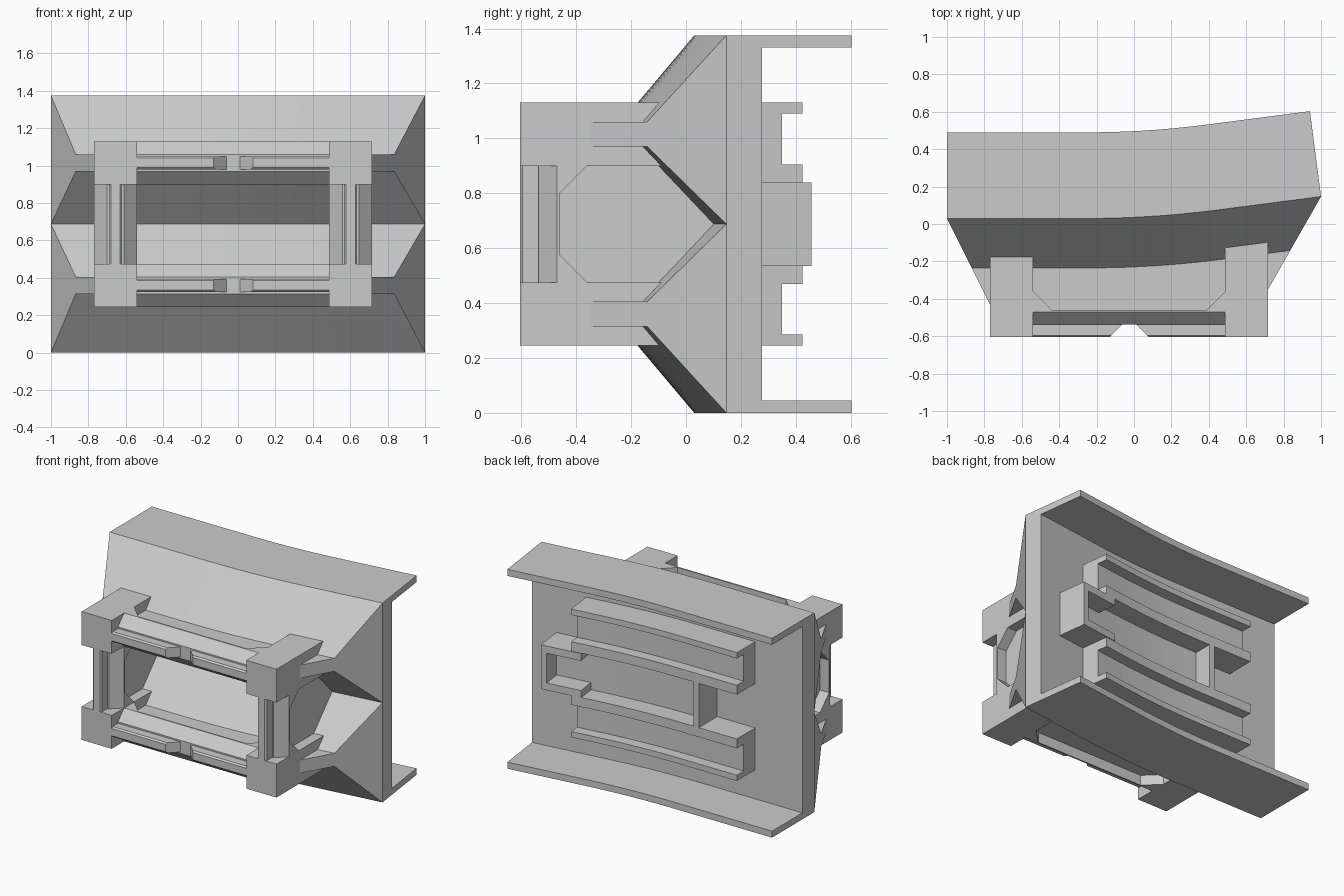
import bpy, bmesh, math

cube = bpy.data.objects.get("Cube")
if cube:
    bpy.data.objects.remove(cube, do_unlink=True)

grey = bpy.data.materials.new("plain grey")
grey.use_nodes = True
COLOUR = (0.6, 0.6, 0.6, 1)
grey.diffuse_color = COLOUR
grey.node_tree.nodes["Principled BSDF"].inputs["Base Color"].default_value = COLOUR

MID_Z = 0.6875   # height of the valley, the mirror plane


def loft(name, rings, smooth=False):
    """Join equal closed rings of points into a capped solid."""
    bm = bmesh.new()
    rows = [[bm.verts.new(p) for p in ring] for ring in rings]
    n = len(rows[0])
    for a, b in zip(rows, rows[1:]):
        for i in range(n):
            j = (i + 1) % n
            bm.faces.new((a[i], a[j], b[j], b[i]))
    bm.faces.new(rows[0])
    bm.faces.new(rows[-1])
    bmesh.ops.recalc_face_normals(bm, faces=bm.faces)
    mesh = bpy.data.meshes.new(name)
    bm.to_mesh(mesh)
    bm.free()
    mesh.materials.append(grey)
    obj = bpy.data.objects.new(name, mesh)
    bpy.context.collection.objects.link(obj)
    if smooth:
        bpy.ops.object.select_all(action='DESELECT')
        obj.select_set(True)
        bpy.context.view_layer.objects.active = obj
        bpy.ops.object.shade_smooth_by_angle(angle=math.radians(20))
    return obj


def box(name, x, y, z):
    ring = [(x[0], y[0]), (x[1], y[0]), (x[1], y[1]), (x[0], y[1])]
    return loft(name, [[(px, py, h) for px, py in ring] for h in z])


def bend(x, d, z):
    """Place a point at depth d behind the front line, which bends backward."""
    if x < -0.25:
        y, s = 0, 0
    elif x < 0.45:
        s = 0.13 * (x + 0.25) / 0.7
        y = s * (x + 0.25) / 2
    else:
        s = 0.13
        y = 0.0455 + s * (x - 0.45)
    k = math.hypot(1, s)
    return (x - d * s / k, 0.03 + y + d / k, z)


def bent_bar(name, profile, x0, x1, taper=(0, 0), steps=24):
    """Sweep a (depth, height) profile along the bend, with slanted ends."""
    rings = []
    for i in range(steps + 1):
        t = i / steps
        ring = []
        for d, z in profile:
            a, b = x0 - taper[0] * d, x1 + taper[1] * d
            ring.append(bend(a + (b - a) * t, d, z))
        rings.append(ring)
    return loft(name, rings, True)


def rect(d0, d1, z0, z1):
    return [(d0, z0), (d1, z0), (d1, z1), (d0, z1)]


def flip(profile):
    return [(d, 2 * MID_Z - z) for d, z in profile]


# Back channel with two flanges
top = 2 * MID_Z
bent_bar("back_channel", [(0, 0), (0.46, 0), (0.46, 0.045), (0.13, 0.045),
                          (0.13, top - 0.045), (0.46, top - 0.045),
                          (0.46, top), (0, top)], -1, 1)

# Two tapering wedges, each with a forward web
wedge = [(0, MID_Z), (-0.265, 0.97), (-0.46, 0.97), (-0.46, 1.06),
         (-0.265, 1.06), (0, top)]
bent_bar("upper_wedge", wedge, -1, 1, (0.5, 0.75))
bent_bar("lower_wedge", flip(wedge), -1, 1, (0.5, 0.75))

# Slotted brackets on the back
bracket = [(0.12, 0.84), (0.33, 0.84), (0.33, 0.905), (0.255, 0.905),
           (0.255, 1.09), (0.33, 1.09), (0.33, 1.13), (0.12, 1.13)]
bent_bar("upper_bracket", bracket, -0.64, 0.62)
bent_bar("lower_bracket", flip(bracket), -0.64, 0.62)

# Shallow centre tray with a tongue past the bracket ends
LOW, HIGH = 2 * MID_Z - 0.84, 0.84
bent_bar("tray_floor", rect(0.12, 0.2, LOW, HIGH), -0.35, 0.83)
bent_bar("tray_end_wall", rect(0.12, 0.33, LOW, HIGH), -0.35, -0.31, steps=1)
bent_bar("tongue_end_wall", rect(0.12, 0.335, LOW, HIGH), 0.79, 0.83, steps=1)
tongue_side = rect(0.12, 0.335, HIGH - 0.05, HIGH)
bent_bar("tongue_upper_wall", tongue_side, 0.55, 0.83, steps=4)
bent_bar("tongue_lower_wall", flip(tongue_side), 0.55, 0.83, steps=4)

# Front frame: x centres of the posts, z centres of the rails
POSTS = {"right": -0.655, "left": 0.6025}
RAILS = {"lower": 2 * MID_Z - 1.015, "upper": 1.015}
HALF, FRONT, BACK, SEAT = 0.115, -0.605, -0.47, -0.537
X_IN = (POSTS["right"] + HALF, POSTS["left"] - HALF)
Z_IN = (RAILS["lower"] + HALF, RAILS["upper"] - HALF)

base = [(-HALF, BACK + 0.01), (-HALF, BACK), (-0.045, SEAT),
        (0.045, SEAT), (HALF, BACK), (HALF, BACK + 0.01)]
ridge = [(-0.035, SEAT + 0.005), (-0.035, -0.595), (-0.025, FRONT),
         (0.025, FRONT), (0.035, -0.595), (0.035, SEAT + 0.005)]

for side, cx in POSTS.items():
    # Corner blocks run back into the wedges
    for level, cz in RAILS.items():
        box(f"{side}_{level}_corner_block", (cx - HALF, cx + HALF),
            (FRONT, -0.14 if cx < 0 else -0.05), (cz - HALF, cz + HALF))
    # Ridged posts
    for part, profile in (("post", base), ("post_ridge", ridge)):
        loft(f"{side}_{part}",
             [[(cx + w, y, z) for w, y in profile] for z in Z_IN])
    # Recessed side panel reaching into the valley
    box(f"{side}_side_panel", (cx - 0.045, cx + 0.045),
        (SEAT + 0.01, 0.06 if cx < 0 else 0.14), (Z_IN[0] - 0.02, Z_IN[1] + 0.02))
    # Corner gussets in the side openings
    for level, z, s in (("lower", Z_IN[0], 1), ("upper", Z_IN[1], -1)):
        tri = [(BACK, z), (BACK + 0.11, z), (BACK, z + s * 0.11)]
        loft(f"{side}_{level}_side_gusset",
             [[(x, y, h) for y, h in tri] for x in (cx - HALF, cx + HALF)])

for level, cz in RAILS.items():
    # Rails, with the ridge split by a flared notch
    loft(f"{level}_rail", [[(x, y, cz + w) for w, y in base] for x in X_IN])
    for side, x_end, x_notch, s in (("right", X_IN[0], -0.13, 1),
                                    ("left", X_IN[1], 0.08, -1)):
        loft(f"{level}_{side}_rail_ridge",
             [[(x_end, y, cz + w) for w, y in ridge],
              [(x_notch + s * (y - FRONT), y, cz + w) for w, y in ridge]])
        # Corner gussets beside the web
        tri = [(x_end, BACK), (x_end + s * 0.11, BACK), (x_end, BACK + 0.11)]
        loft(f"{level}_{side}_web_gusset",
             [[(x, y, z) for x, y in tri] for z in (cz - HALF, cz + HALF)])
    # Web between rail and wedge
    box(f"{level}_web", (X_IN[0] - 0.02, X_IN[1] + 0.02),
        (SEAT + 0.01, -0.2), (cz - 0.045, cz + 0.045))
